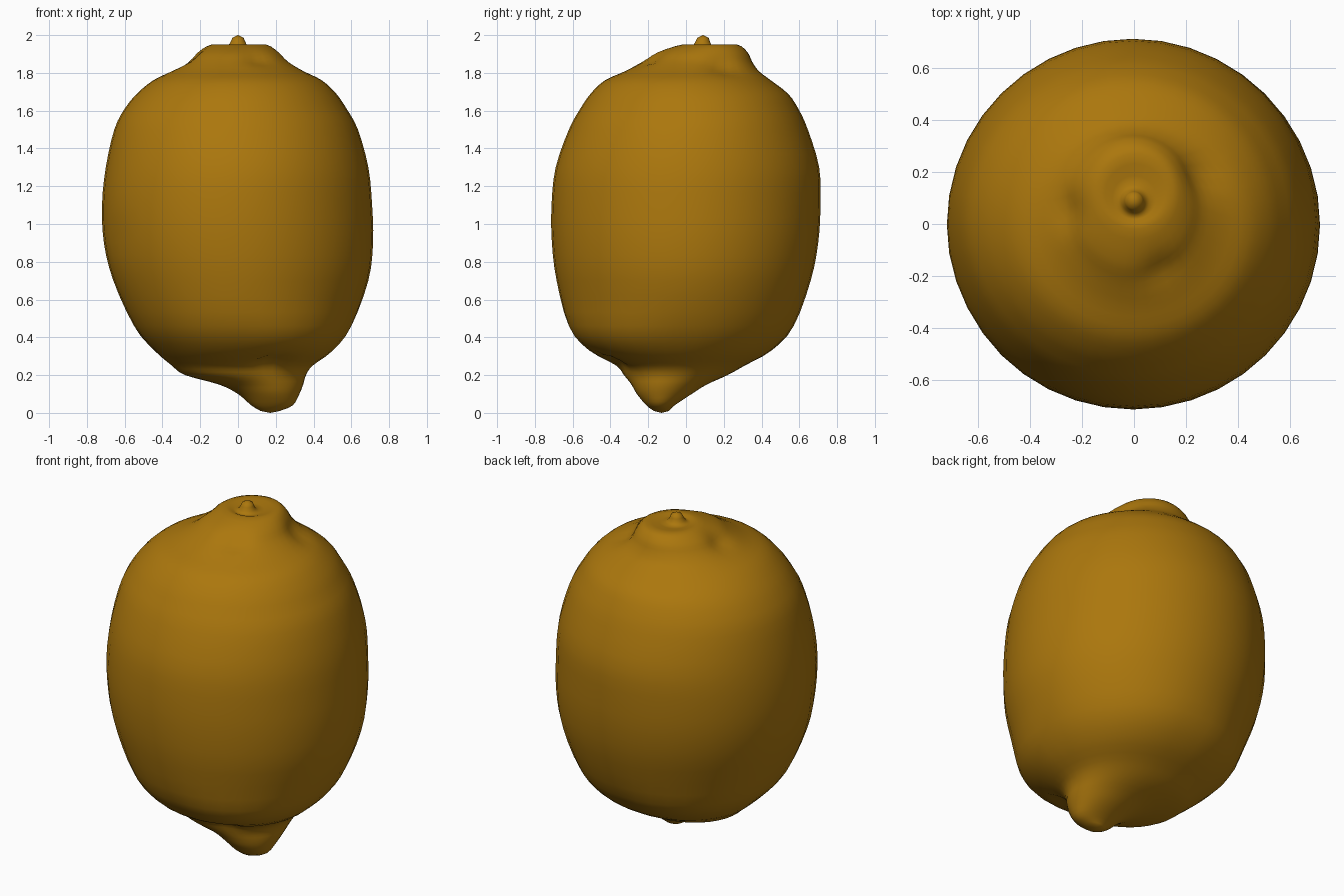
import bpy
import bmesh
from math import cos, sin, pi, exp
from mathutils import Vector

cube = bpy.data.objects.get("Cube")
if cube:
    bpy.data.objects.remove(cube, do_unlink=True)

SEGMENTS = 40
STEPS = 3

# Cross-sections of the fruit, bottom to top: height, left, right, front, back
SECTIONS = [
    (.01, .12, .22, -.17, -.09),
    (.04, .07, .29, -.21, -.06),
    (.1, 0, .325, -.26, .03),
    (.15, -.1, .345, -.29, .11),
    (.2, -.28, .36, -.33, .22),
    (.25, -.35, .395, -.37, .31),
    (.33, -.44, .5, -.51, .45),
    (.46, -.55, .6, -.62, .57),
    (.7, -.66, .69, -.685, .66),
    (.9, -.71, .715, -.71, .7),
    (1.1, -.72, .71, -.712, .712),
    (1.3, -.7, .69, -.69, .705),
    (1.5, -.655, .635, -.62, .645),
    (1.61, -.6, .575, -.56, .595),
    (1.69, -.535, .52, -.505, .54),
    (1.76, -.45, .445, -.43, .45),
    (1.81, -.35, .345, -.32, .385),
    (1.86, -.275, .265, -.23, .35),
    (1.91, -.22, .215, -.15, .325),
    (1.95, -.14, .15, -.02, .27),
    (1.94, -.06, .06, .03, .15),
    (1.985, -.03, .03, .06, .12),
]

# Soft hollows in the skin: centre, radius, depth
HOLLOWS = [
    ((.27, .2, 1.85), .08, .025),
    ((-.25, .05, 1.87), .07, .025),
    ((.1, -.17, 1.87), .07, .02),
    ((.17, -.38, .26), .08, .03),
    ((-.6, -.3, .95), .1, .01),
]


def smooth_sections(rows):
    """Pass a smooth spline through the cross-sections."""
    rows = [rows[0], *rows, rows[-1]]
    result = []
    for a, b, c, d in zip(rows, rows[1:], rows[2:], rows[3:]):
        for step in range(STEPS):
            t = step / STEPS
            result.append([
                q + t / 2 * (r - p + t * (2 * p - 5 * q + 4 * r - s + t * (3 * (q - r) + s - p)))
                for p, q, r, s in zip(a, b, c, d)])
    result.append(rows[-1])
    return result


def add_ring(bm, z, left, right, front, back):
    cx, cy = (left + right) / 2, (front + back) / 2
    rx, ry = (right - left) / 2, (back - front) / 2
    # The lower body is fuller along one diagonal
    fullness = .06 * exp(-((z - .36) / .15) ** 2)
    ring = []
    for i in range(SEGMENTS):
        a = 2 * pi * i / SEGMENTS
        k = 1 + fullness * max(0, -sin(2 * a))
        ring.append(bm.verts.new((cx + k * rx * cos(a), cy + k * ry * sin(a), z)))
    return ring


def cap(bm, ring, point):
    tip = bm.verts.new(point)
    for i in range(SEGMENTS):
        bm.faces.new((ring[i], ring[(i + 1) % SEGMENTS], tip))


# Lofted fruit body with stem nub on top and off-centre tip below
bm = bmesh.new()
rings = [add_ring(bm, *section) for section in smooth_sections(SECTIONS)]
for low, high in zip(rings, rings[1:]):
    for i in range(SEGMENTS):
        j = (i + 1) % SEGMENTS
        bm.faces.new((low[i], low[j], high[j], high[i]))
cap(bm, rings[0], (.17, -.13, 0))
cap(bm, rings[-1], (0, .09, 2))
bmesh.ops.recalc_face_normals(bm, faces=bm.faces)
bm.normal_update()

# Press the hollows inward
moves = []
for v in bm.verts:
    push = Vector()
    for centre, radius, depth in HOLLOWS:
        distance = (v.co - Vector(centre)).length / radius
        push -= v.normal * depth * exp(-distance * distance)
    moves.append((v, push))
for v, push in moves:
    v.co += push

mesh = bpy.data.meshes.new("fruit_body")
bm.to_mesh(mesh)
bm.free()
fruit = bpy.data.objects.new("fruit_body", mesh)
bpy.context.collection.objects.link(fruit)

# Golden yellow peel
peel = bpy.data.materials.new("golden_peel")
peel.use_nodes = True
colour = (.41, .185, .004, 1)
peel.diffuse_color = colour
peel.node_tree.nodes["Principled BSDF"].inputs["Base Color"].default_value = colour
mesh.materials.append(peel)
for face in mesh.polygons:
    face.use_smooth = True
